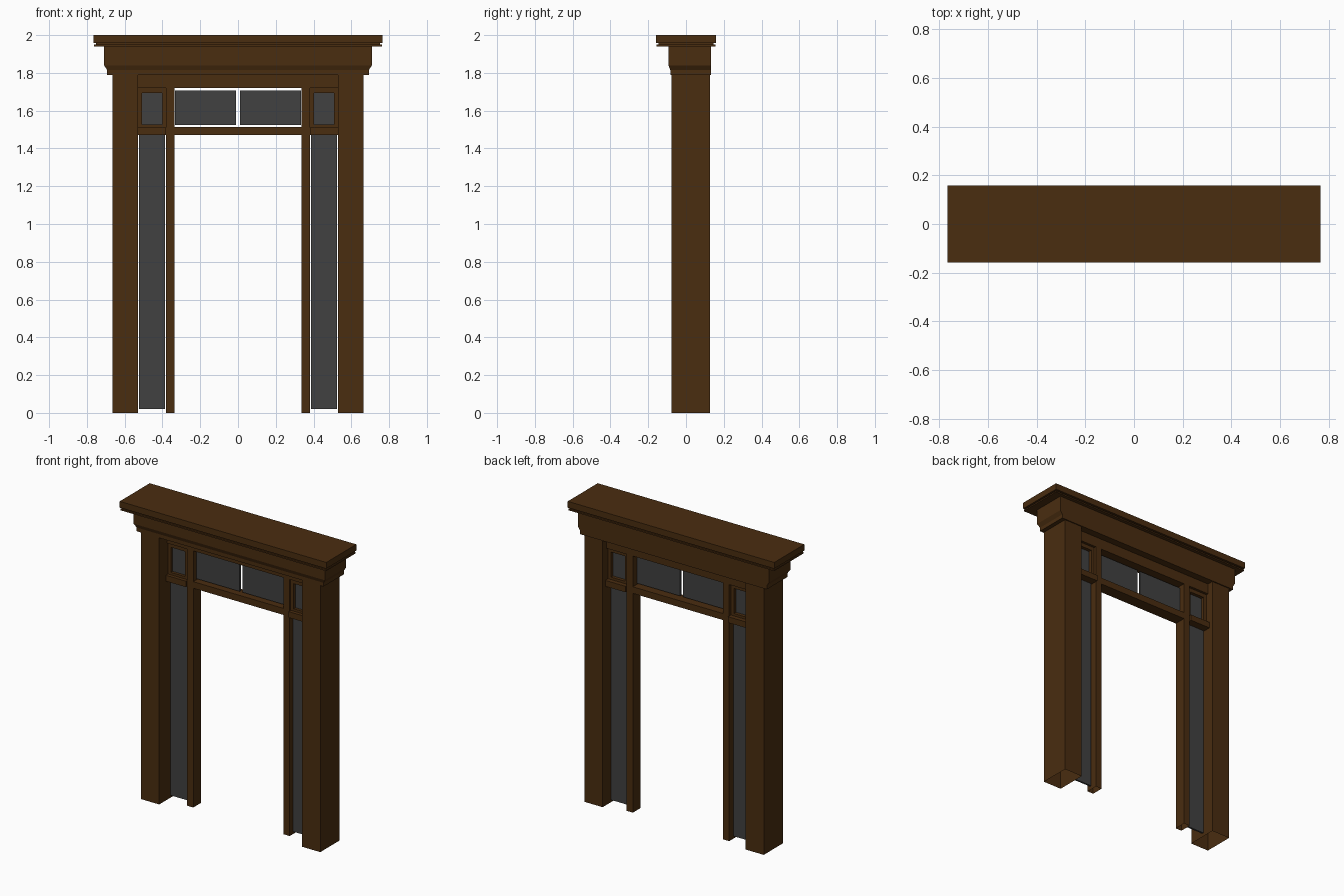
import bpy
import bmesh

cube = bpy.data.objects.get("Cube")
if cube:
    bpy.data.objects.remove(cube, do_unlink=True)


def material(name, rgb):
    m = bpy.data.materials.new(name)
    m.use_nodes = True
    m.diffuse_color = (*rgb, 1)
    m.node_tree.nodes["Principled BSDF"].inputs["Base Color"].default_value = (*rgb, 1)
    return m


wood = material("dark_brown_wood", (0.068, 0.026, 0.005))
glass = material("dark_grey_glass", (0.053, 0.053, 0.053))


def stack(name, levels, mat=wood, hollow=False):
    """Loft rectangles (z, x0, x1, y0, y1) from bottom to top."""
    bm = bmesh.new()
    rings = []
    for z, x0, x1, y0, y1 in levels:
        corners = ((x0, y0), (x1, y0), (x1, y1), (x0, y1))
        rings.append([bm.verts.new((x, y, z)) for x, y in corners])
    for low, high in zip(rings, rings[1:]):
        for i in range(4):
            j = (i + 1) % 4
            bm.faces.new((low[i], low[j], high[j], high[i]))
    bm.faces.new(rings[-1])
    if not hollow:
        bm.faces.new(rings[0][::-1])
    mesh = bpy.data.meshes.new(name)
    bm.to_mesh(mesh)
    bm.free()
    mesh.materials.append(mat)
    ob = bpy.data.objects.new(name, mesh)
    bpy.context.collection.objects.link(ob)
    return ob


def box(name, x, y, z, mat=wood, hollow=False):
    return stack(name, [(z[0], *x, *y), (z[1], *x, *y)], mat, hollow)


def pair(name, x, y, z, mat=wood, hollow=False):
    """One box on each side of the opening."""
    box("left_" + name, x, y, z, mat, hollow)
    box("right_" + name, (-x[1], -x[0]), y, z, mat, hollow)


FRAME = (0.005, 0.085)
PANE = (0.034, 0.046)

# Outer columns and inner mullions, open underneath
pair("column", (0.53, 0.665), (-0.078, 0.126), (0, 1.79), hollow=True)
pair("mullion", (0.335, 0.38), FRAME, (0, 1.72), hollow=True)

# Frieze with a moulded lower edge on the front and ends
stack("frieze", [(z, -hx, hx, front, 0.133) for z, hx, front in (
    (1.79, 0.693, -0.083), (1.815, 0.693, -0.083),
    (1.84, 0.709, -0.093), (1.94, 0.709, -0.093))])

# Crown slab, shadow groove and lower lip
for name, z, hx, hy in (("crown_lip", (1.94, 1.949), 0.763, 0.156),
                        ("crown_groove", (1.949, 1.958), 0.752, 0.145),
                        ("crown_slab", (1.958, 2.0), 0.766, 0.159)):
    box(name, (-hx, hx), (-hy, hy), z)

# Rails above and below the transom
box("header_rail", (-0.53, 0.53), FRAME, (1.72, 1.79))
box("transom_rail", (-0.335, 0.335), FRAME, (1.47, 1.514))
pair("sidelight_rail", (0.38, 0.53), (-0.008, 0.098), (1.47, 1.51))

# Small framed windows above the sidelights
DEPTH = (0.015, 0.068)
pair("small_window_inner_stile", (0.38, 0.403), DEPTH, (1.51, 1.72))
pair("small_window_outer_stile", (0.508, 0.53), DEPTH, (1.51, 1.72))
pair("small_window_sill", (0.403, 0.508), DEPTH, (1.51, 1.526))
pair("small_window_head", (0.403, 0.508), DEPTH, (1.694, 1.72))
pair("small_window_glass", (0.403, 0.508), PANE, (1.526, 1.694), glass)

# Transom panes and tall sidelight panes, standing clear of the frame
pair("transom_glass", (0.011, 0.333), PANE, (1.524, 1.706), glass)
pair("sidelight_glass", (0.386, 0.524), PANE, (0.02, 1.47), glass)
